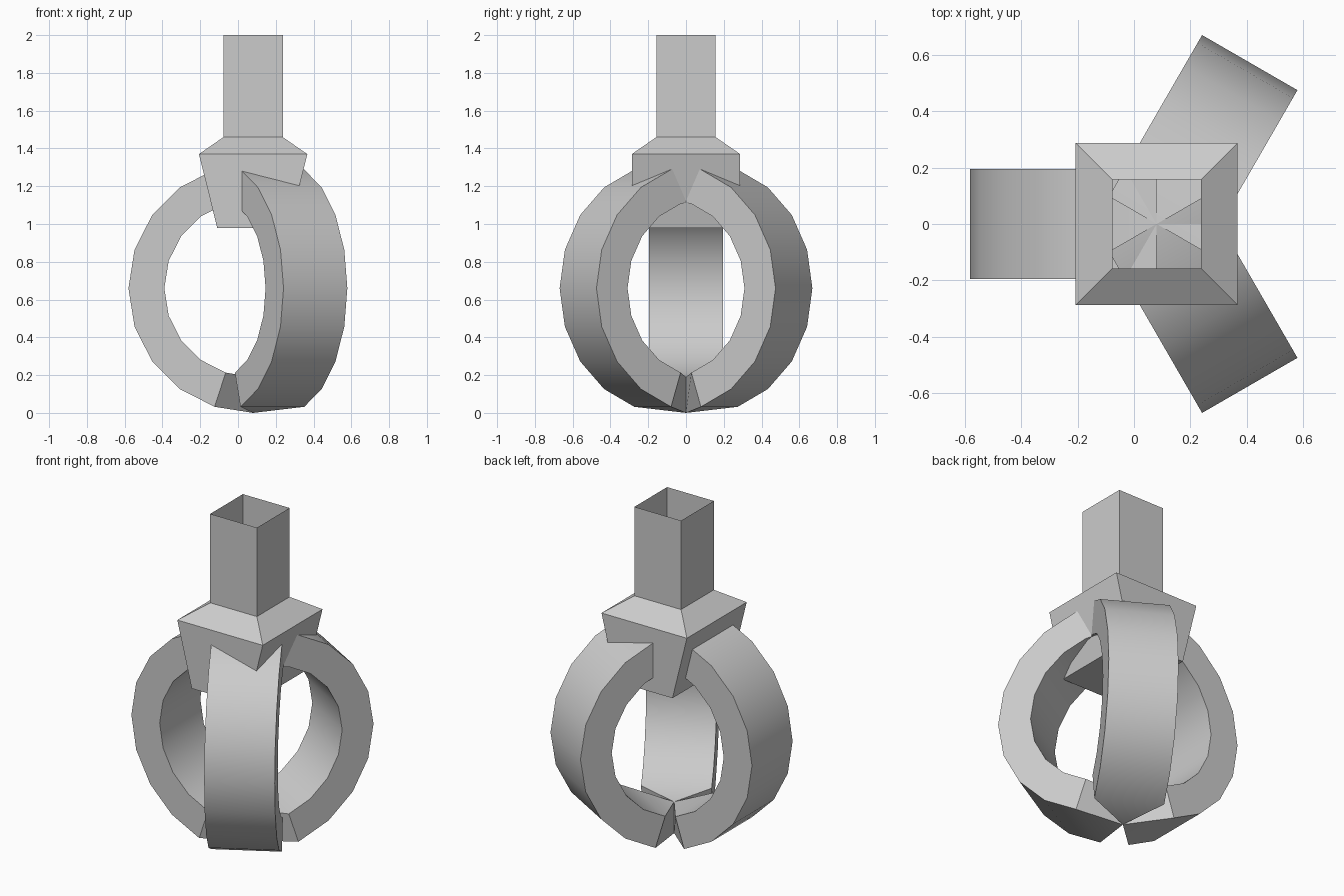
import bpy, bmesh, math
from mathutils import Matrix

if "Cube" in bpy.data.objects:
    bpy.data.objects.remove(bpy.data.objects["Cube"])

CX = 0.08                      # axis of the claw
R_OUT, R_IN, HALF_W, ZC = 0.66, 0.47, 0.195, 0.66


def finish(bm, name):
    bmesh.ops.recalc_face_normals(bm, faces=bm.faces)
    mesh = bpy.data.meshes.new(name)
    bm.to_mesh(mesh)
    bm.free()
    obj = bpy.data.objects.new(name, mesh)
    bpy.context.collection.objects.link(obj)
    return obj


def loft(bm, rings):
    """Bridge consecutive four-point rings."""
    for a, b in zip(rings, rings[1:]):
        for i in range(4):
            j = (i + 1) % 4
            bm.faces.new((a[i], a[j], b[j], b[i]))


# Claw arms: half rings of 18 degree segments, pinched to an edge at the bottom
def claw_arm(name, angle):
    bm = bmesh.new()
    rings = []
    for k in range(11):
        t = math.radians(90 - 18 * k)
        w = HALF_W if k < 10 else 0
        rings.append([bm.verts.new((r * math.cos(t), y, ZC + r * math.sin(t)))
                      for r, y in ((R_OUT, -w), (R_OUT, w), (R_IN, w), (R_IN, -w))])
    loft(bm, rings)
    bm.faces.new(rings[0])
    bmesh.ops.remove_doubles(bm, verts=bm.verts, dist=1e-5)
    bm.transform(Matrix.Translation((CX, 0, 0)) @ Matrix.Rotation(math.radians(angle), 4, 'Z'))
    obj = finish(bm, name)
    bpy.ops.object.select_all(action='DESELECT')
    obj.select_set(True)
    bpy.context.view_layer.objects.active = obj
    bpy.ops.object.shade_smooth_by_angle(angle=math.radians(25))


for name, angle in (("left_claw_arm", 180), ("back_claw_arm", 60), ("front_claw_arm", -60)):
    claw_arm(name, angle)

# Hub and open square shaft: half x, half y, height
bm = bmesh.new()
rings = []
for hx, hy, z in ((0.157, 0.157, 2.0), (0.157, 0.157, 1.46), (0.287, 0.287, 1.37), (0.19, 0.287, 0.98)):
    rings.append([bm.verts.new((CX + sx * hx, sy * hy, z))
                  for sx, sy in ((-1, -1), (1, -1), (1, 1), (-1, 1))])
loft(bm, rings)
bm.faces.new(rings[-1])
finish(bm, "hub_and_shaft")
